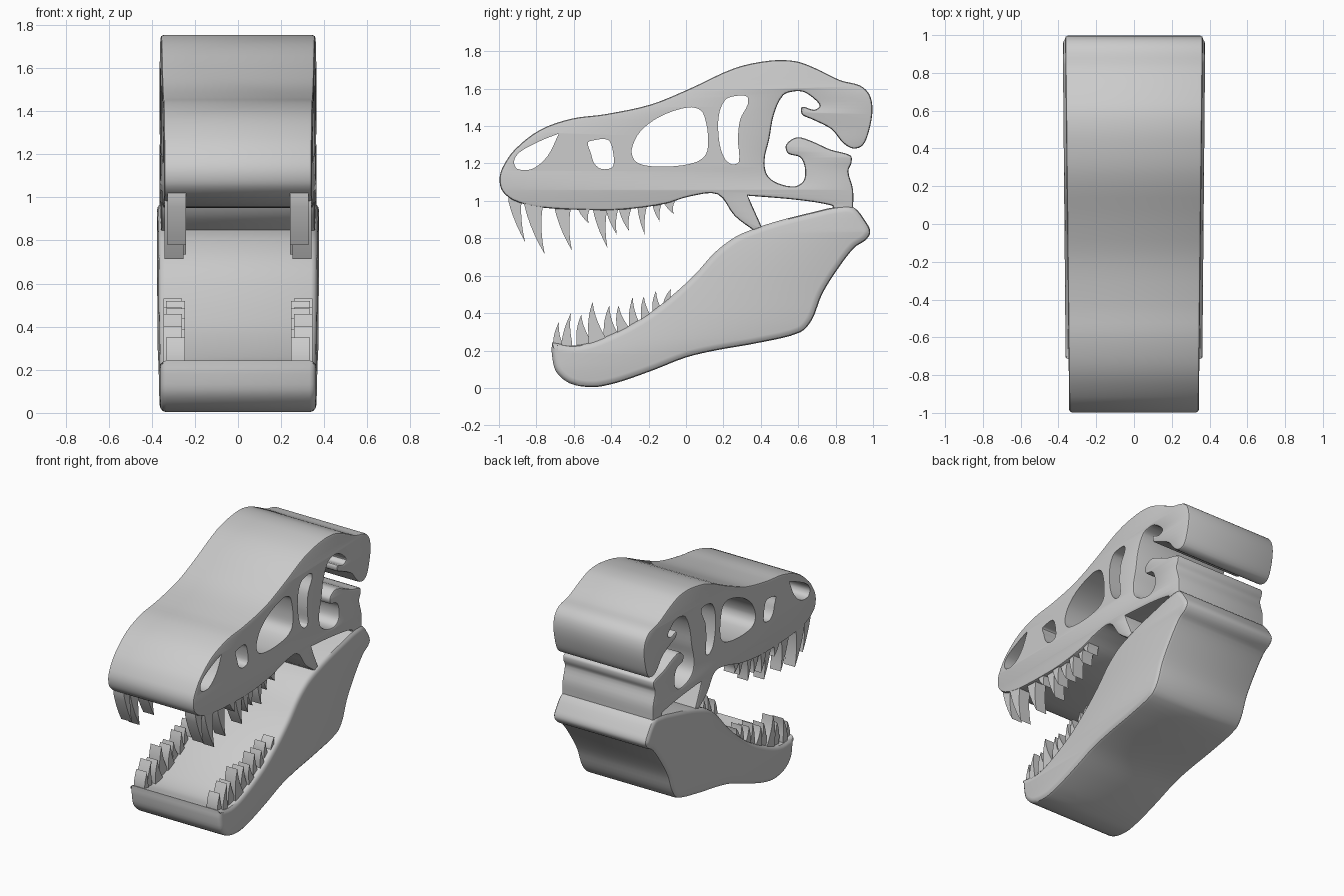
import bpy, bmesh, math
from mathutils import Vector
from mathutils.geometry import tessellate_polygon


def smooth_loop(pts, steps=4):
    """Closed curve through the points; a doubled point is a sharp corner."""
    p = [Vector(q) for q in pts]
    n, out = len(p), []

    def tangent(i):
        a, b, c = p[i - 1], p[i], p[(i + 1) % n]
        return (c - a) / max((b - a).length + (c - b).length, 1e-6)

    for i in range(n):
        a, b = p[i], p[(i + 1) % n]
        d = (b - a).length
        if d < 1e-6:
            continue
        # a doubled point uses only the segment on its own side
        ta, tb = tangent(i) * d, tangent((i + 1) % n) * d
        for k in range(steps):
            t = k / steps
            out.append(a * (2*t**3 - 3*t*t + 1) + ta * (t**3 - 2*t*t + t)
                       + b * (3*t*t - 2*t**3) + tb * (t**3 - t*t))
    return out


def inset(loop, amount):
    n = len(loop)
    area = sum(loop[i - 1].x * loop[i].y - loop[i].x * loop[i - 1].y for i in range(n))
    s = amount if area > 0 else -amount
    res = []
    for i in range(n):
        t = (loop[(i + 1) % n] - loop[i - 1]).normalized()
        res.append(loop[i] + Vector((-t.y, t.x)) * s)
    return res


def slab(name, outline, holes, inner, outer, rings):
    """Side profile carried from x=inner(y) to x=outer(y), rounded rims, through holes."""
    bm = bmesh.new()

    def ring(loop, xf, dx):
        return [bm.verts.new((xf(q.x) + dx, q.x, q.y)) for q in loop]

    def bridge(a, b):
        for i in range(len(a)):
            bm.faces.new((a[i - 1], a[i], b[i], b[i - 1]))

    low = [ring(inset(outline, ins), inner, dep) for dep, ins in rings]
    high = [ring(inset(outline, ins), outer, -dep) for dep, ins in rings]
    seq = low + high[::-1]
    for a, b in zip(seq, seq[1:]):
        bridge(a, b)
    hl = [ring(h, inner, 0) for h in holes]
    hh = [ring(h, outer, 0) for h in holes]
    for a, b in zip(hl, hh):
        bridge(a, b)
    # side faces
    tris = tessellate_polygon([[q.to_3d() for q in l]
                               for l in [inset(outline, rings[0][1])] + holes])
    for loops in ([low[0]] + hl, [high[0]] + hh):
        vs = [v for l in loops for v in l]
        for t in tris:
            if len(set(t)) == 3:
                try:
                    bm.faces.new([vs[i] for i in t])
                except ValueError:
                    pass
    bmesh.ops.recalc_face_normals(bm, faces=bm.faces)
    me = bpy.data.meshes.new(name)
    bm.to_mesh(me)
    bm.free()
    for f in me.polygons:
        f.use_smooth = True
    me.set_sharp_from_angle(angle=math.radians(35))
    ob = bpy.data.objects.new(name, me)
    bpy.context.collection.objects.link(ob)
    return ob


# Skull: snout and crest
crest = [(-.98, 1.05), (-.997, 1.115), (-.98, 1.18), (-.915, 1.275), (-.78, 1.38),
         (-.61, 1.44), (-.435, 1.463), (-.19, 1.515), (.02, 1.6), (.26, 1.71),
         (.45, 1.75), (.585, 1.747), (.69, 1.71), (.825, 1.645), (.93, 1.617),
         (.98, 1.57), (.997, 1.49), (.98, 1.38), (.945, 1.297), (.893, 1.28), (.84, 1.31)]
# Rear opening with its two hooks
rear = [(.785, 1.377), (.743, 1.404), (.675, 1.436), (.62, 1.463), (.62, 1.503),
        (.685, 1.487), (.715, 1.507), (.695, 1.537), (.635, 1.58), (.583, 1.586),
        (.52, 1.565), (.47, 1.463), (.445, 1.33), (.42, 1.22), (.433, 1.14), (.49, 1.095),
        (.583, 1.078), (.63, 1.11), (.635, 1.18), (.61, 1.233), (.545, 1.254),
        (.535, 1.3), (.593, 1.34), (.675, 1.318), (.77, 1.275), (.88, 1.243)]
# Cheek strut and upper jaw edge
base = [(.885, 1.206), (.868, 1.158), (.893, 1.06), (.893, .95), (.893, .95),
        (.79, .955), (.79, .955), (.78, .975), (.6, 1.005), (.33, 1.028), (.33, 1.028),
        (.405, .86), (.405, .86), (.365, .84), (.365, .84), (.26, .92), (.17, 1.035),
        (.02, 1.024), (-.11, .985), (-.3, .957), (-.46, .95), (-.78, .965), (-.915, 1)]
openings = [
    [(-.68, 1.36), (-.68, 1.36), (-.78, 1.32), (-.89, 1.26), (-.92, 1.21), (-.9, 1.17),
     (-.82, 1.172), (-.74, 1.24)],
    [(-.525, 1.31), (-.5, 1.323), (-.42, 1.328), (-.395, 1.285), (-.39, 1.185),
     (-.45, 1.17), (-.49, 1.2), (-.51, 1.26)],
    [(-.29, 1.275), (-.245, 1.37), (-.14, 1.45), (.01, 1.5), (.08, 1.483), (.107, 1.42),
     (.118, 1.33), (.107, 1.25), (.05, 1.206), (-.085, 1.184), (-.22, 1.19), (-.275, 1.217)],
    [(.176, 1.46), (.21, 1.54), (.26, 1.56), (.326, 1.558), (.33, 1.516), (.29, 1.436),
     (.278, 1.33), (.283, 1.21), (.246, 1.195), (.203, 1.233), (.176, 1.33)]]


def skull_w(y):
    return .343 + .011 * (y + 1)


slab("skull", smooth_loop(crest + rear + base), [smooth_loop(h) for h in openings],
     lambda y: -skull_w(y), skull_w, [(0, .014), (.004, .004), (.014, 0)])

# Lower jaw
jaw = [(.893, .968), (.97, .875), (.985, .83), (.96, .79), (.9, .75), (.81, .634), (.727, .5),
       (.674, .366), (.61, .297), (.396, .243), (.155, .2), (0, .163), (-.165, .099),
       (-.3, .05), (-.4, .02), (-.5, .004), (-.62, .024), (-.695, .088), (-.717, .18),
       (-.717, .243), (-.717, .243), (-.594, .227), (-.46, .26), (-.246, .366), (-.086, .484),
       (.048, .607), (.155, .725), (.26, .805), (.353, .847), (.5, .895), (.7, .945),
       (.79, .965)]


def jaw_w(y):
    return .362 + .009 * (y + .7)


slab("lower_jaw", smooth_loop(jaw), [], lambda y: -jaw_w(y), jaw_w,
     [(0, .034), (.004, .018), (.014, .005), (.03, 0)])

# Teeth: front y, back y, root z, tip y, tip z
upper = [(-.95, -.88, 1, -.86, .78), (-.865, -.765, .98, -.755, .715),
         (-.705, -.615, .97, -.61, .735), (-.58, -.51, .965, -.52, .88),
         (-.5, -.42, .965, -.42, .75), (-.43, -.36, .965, -.37, .82),
         (-.36, -.29, .965, -.305, .84), (-.26, -.21, .97, -.22, .82),
         (-.18, -.13, .985, -.14, .89), (-.12, -.06, .995, -.065, .93)]
lower = [(-.71, -.665, .25, -.68, .35), (-.665, -.61, .25, -.615, .4),
         (-.585, -.505, .25, -.56, .39), (-.52, -.43, .27, -.5, .46),
         (-.44, -.37, .3, -.41, .44), (-.37, -.31, .33, -.36, .44),
         (-.305, -.255, .36, -.285, .485), (-.24, -.19, .39, -.225, .49),
         (-.18, -.135, .43, -.16, .52), (-.12, -.075, .46, -.08, .53)]


def bezier(a, b, c, n=5):
    return [a * (1 - i/n)**2 + b * 2 * (i/n) * (1 - i/n) + c * (i/n)**2 for i in range(n)]


def tooth(name, spec, x0, x1):
    y0, y1, z, ty, tz = spec
    up = 1 if tz > z else -1
    a, b, tip = Vector((y0, z)), Vector((y1, z)), Vector((ty, tz))
    bend = Vector((-.25 * (y1 - y0), 0))
    root = Vector((0, -.04 * up))
    loop = ([a + root] + bezier(a, (a + tip) / 2 + bend, tip)
            + bezier(tip, (b + tip) / 2 + bend, b) + [b, b + root])
    slab(name, loop, [], lambda y: x0, lambda y: x1, [(0, 0)])


for label, row, shift in (("upper", upper, 0), ("lower", lower, .005)):
    for i, spec in enumerate(row):
        xi = .242 + shift + .012 * (i % 2)
        xo = .328 + shift + .012 * (i % 2)
        tooth(f"{label}_tooth_right_{i+1}", spec, xi, xo)
        tooth(f"{label}_tooth_left_{i+1}", spec, -xo, -xi)
